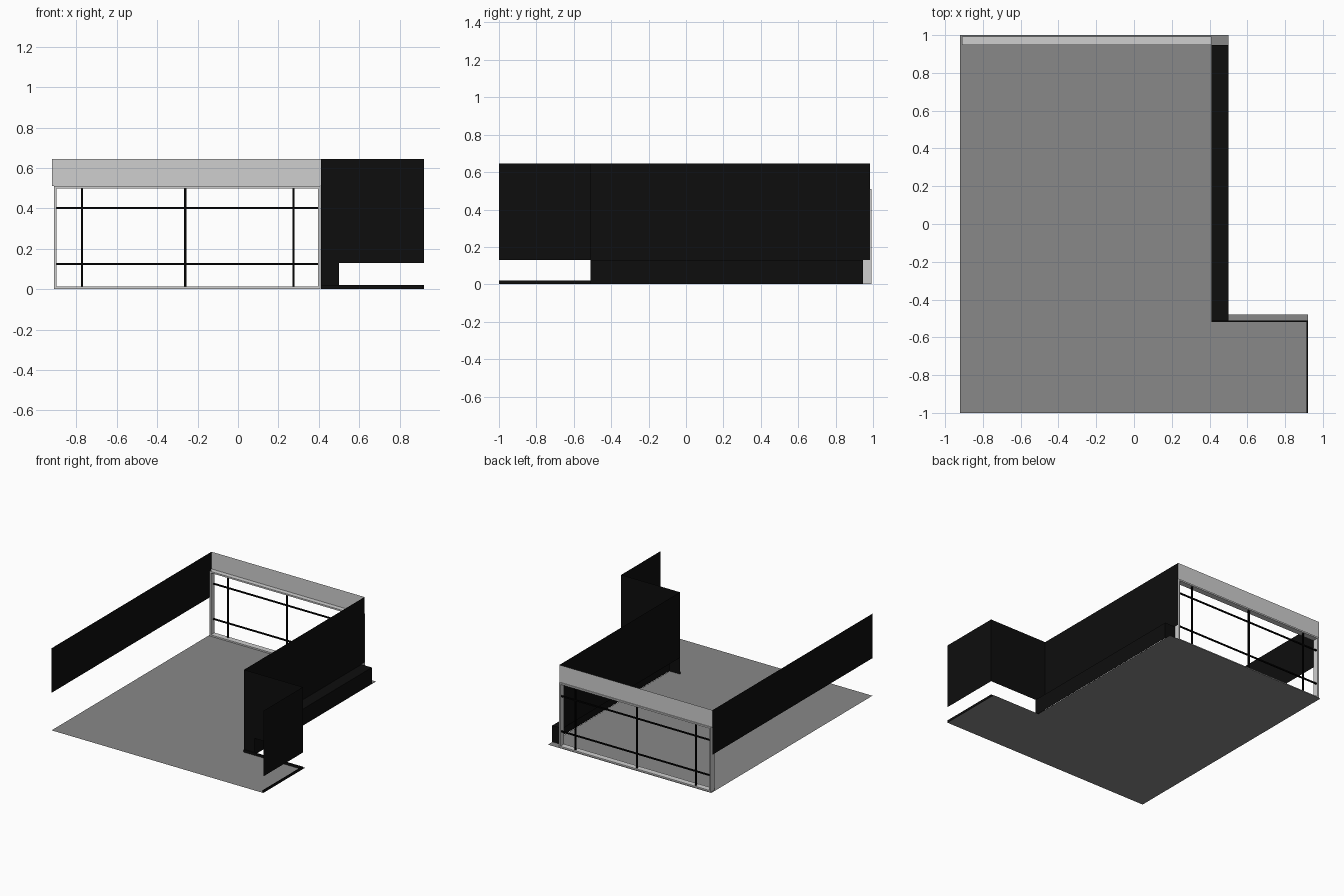
import bpy, bmesh

cube = bpy.data.objects.get("Cube")
if cube:
    bpy.data.objects.remove(cube, do_unlink=True)


def material(name, value):
    mat = bpy.data.materials.new(name)
    mat.use_nodes = True
    colour = (value, value, value, 1)
    mat.diffuse_color = colour
    mat.node_tree.nodes["Principled BSDF"].inputs["Base Color"].default_value = colour
    return mat


black = material("wall_black", 0.004)
bar_black = material("glazing_bar_black", 0.001)
grey = material("floor_grey", 0.25)
light = material("frame_light_grey", 0.62)


def finish(name, bm, mat):
    mesh = bpy.data.meshes.new(name)
    bm.to_mesh(mesh)
    bm.free()
    mesh.materials.append(mat)
    obj = bpy.data.objects.new(name, mesh)
    bpy.context.collection.objects.link(obj)
    return obj


def sheet(name, corners, mat):
    bm = bmesh.new()
    bm.faces.new([bm.verts.new(c) for c in corners])
    return finish(name, bm, mat)


def wall(name, a, b, low, high, mat=black):
    # upright panel between two plan points
    return sheet(name, [(*a, low), (*b, low), (*b, high), (*a, high)], mat)


def box(name, lo, hi, mat):
    bm = bmesh.new()
    bmesh.ops.create_cube(bm, size=1)
    for v in bm.verts:
        v.co = [(l + h) / 2 + c * (h - l) for c, l, h in zip(v.co, lo, hi)]
    return finish(name, bm, mat)


left, inner, outer, right = -0.92, 0.41, 0.50, 0.92
front, step, back = -1, -0.51, 0.985
sill, head, top = 0.13, 0.51, 0.645

# L-shaped floor
plan = [(left, front), (right, front), (right, -0.48), (outer, -0.48), (outer, 1), (left, 1)]
sheet("floor", [(x, y, 0) for x, y in plan], grey)

# Walls
wall("right_side_wall", (left, front), (left, back), 0.295, top)
wall("left_side_wall", (inner, step), (inner, back), sill, top)
wall("alcove_back_wall", (inner, step), (right, step), sill, top)
wall("alcove_side_wall", (right, front), (right, step), sill, top)
wall("window_header", (left, back), (inner, back), head, top, light)

# Low recess below the left wall
end = 0.947
wall("recess_side", (outer, step), (outer, end), 0.002, sill)
for name, y in (("recess_front_end", step), ("recess_back_end", end)):
    wall(name, (inner, y), (outer, y), 0.002, sill)
sheet("recess_top", [(inner, step, sill), (outer, step, sill),
                     (outer, end, sill), (inner, end, sill)], black)

# Skirting strips around the alcove
box("alcove_back_skirting", (inner, step - 0.008, 0.001), (right, step, 0.02), black)
box("alcove_side_skirting", (right - 0.006, front, 0.001), (right, step, 0.02), black)

# Window frame
x0, x1, y0, y1, t = -0.91, inner - 0.001, 0.947, 0.993, 0.012
box("frame_bottom", (x0, y0, 0.001), (x1, y1, t), light)
box("frame_top", (x0, y0, head - t), (x1, y1, head), light)
for name, x in (("frame_right_post", x0), ("frame_left_post", x1 - t)):
    box(name, (x, y0, t), (x + t, y1, head - t), light)

# Glazing bars
for i, (x, w) in enumerate(((-0.772, 0.005), (-0.26, 0.006), (0.275, 0.005))):
    box(f"upright_bar_{i + 1}", (x - w, 0.975, t), (x + w, 0.985, head - t), bar_black)
for i, z in enumerate((0.125, 0.402)):
    box(f"cross_bar_{i + 1}", (x0 + t, 0.975, z - 0.005), (x1 - t, 0.985, z + 0.005), bar_black)
